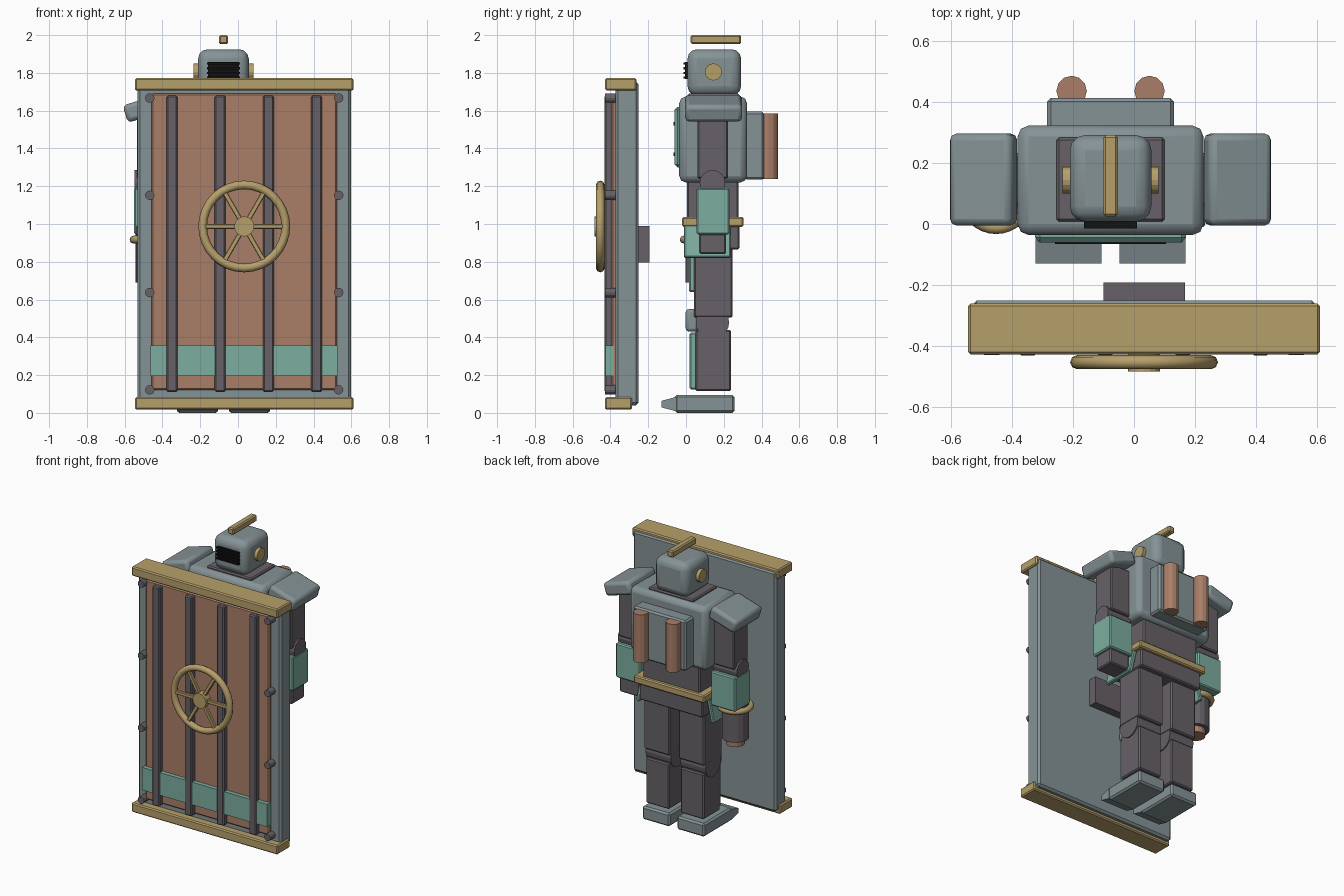
import bpy, bmesh, math
from mathutils import Matrix

if "Cube" in bpy.data.objects:
    bpy.data.objects.remove(bpy.data.objects["Cube"])

CX = -0.077          # centre line of the figure
SX = 0.033           # centre line of the shield


def mat(name, rgb):
    m = bpy.data.materials.new(name)
    m.diffuse_color = (*rgb, 1)
    m.use_nodes = True
    m.node_tree.nodes["Principled BSDF"].inputs["Base Color"].default_value = m.diffuse_color
    return m


STEEL = mat("steel", (0.235, 0.29, 0.305))
IRON = mat("iron", (0.135, 0.12, 0.135))
TEAL = mat("teal", (0.205, 0.42, 0.35))
COPPER = mat("copper", (0.40, 0.21, 0.14))
GOLD = mat("gold", (0.47, 0.35, 0.145))
BLACK = mat("black", (0.006, 0.006, 0.006))


def finish(name, bm, material, bevel=0, segs=1):
    bmesh.ops.recalc_face_normals(bm, faces=bm.faces)
    me = bpy.data.meshes.new(name)
    bm.to_mesh(me)
    bm.free()
    me.materials.append(material)
    ob = bpy.data.objects.new(name, me)
    bpy.context.collection.objects.link(ob)
    if bevel:
        b = ob.modifiers.new("bevel", "BEVEL")
        b.width, b.segments = bevel, segs
    if segs > 1:
        for o in bpy.context.selected_objects:
            o.select_set(False)
        ob.select_set(True)
        bpy.context.view_layer.objects.active = ob
        bpy.ops.object.shade_smooth_by_angle(angle=math.radians(40))
    return ob


def box(name, x, y, z, material, bevel=0.008, segs=1, tilt=0):
    """Box from (min, max) ranges, optionally tilted about its y axis."""
    bm = bmesh.new()
    bmesh.ops.create_cube(bm, size=1)
    for v in bm.verts:
        v.co = [c * (r[1] - r[0]) for c, r in zip(v.co, (x, y, z))]
    ob = finish(name, bm, material, bevel, segs)
    ob.location = [(r[0] + r[1]) / 2 for r in (x, y, z)]
    ob.rotation_euler.y = tilt
    return ob


def around(c, w):
    return (c - w / 2, c + w / 2)


def cyl(name, loc, r, depth, axis, material, sides=16):
    bm = bmesh.new()
    bmesh.ops.create_cone(bm, cap_ends=True, segments=sides, radius1=r, radius2=r, depth=depth)
    ob = finish(name, bm, material)
    ob.location = loc
    ob.rotation_euler = {"x": (0, math.pi / 2, 0), "y": (math.pi / 2, 0, 0), "z": (0, 0, 0)}[axis]
    return ob


def ring(name, loc, major, minor, axis, material):
    bpy.ops.mesh.primitive_torus_add(location=loc, major_radius=major, minor_radius=minor,
                                     major_segments=32, minor_segments=8)
    ob = bpy.context.object
    ob.name = name
    ob.data.materials.append(material)
    if axis == "y":
        ob.rotation_euler.x = math.pi / 2
    bpy.ops.object.shade_smooth_by_angle(angle=math.radians(50))
    return ob


# Head: helmet, crest, visor with slats, ear discs
box("helmet", around(CX, 0.268), (0.008, 0.292), (1.68, 1.925), STEEL, 0.05, 3)
box("crest", around(CX, 0.048), (0.025, 0.292), (1.952, 2.0), GOLD, 0.008)
box("visor", around(CX, 0.165), (-0.005, 0.03), (1.768, 1.857), BLACK, 0)
for i in range(4):
    box("visor_slat", around(CX, 0.175), (-0.014, 0.01), around(1.775 + i * 0.025, 0.012), BLACK, 0)
cyl("ear_discs", (CX, 0.145, 1.805), 0.045, 0.316, "x", GOLD)

# Torso, collar, chest plate and vents
box("torso", around(CX, 0.61), (-0.036, 0.323), (1.22, 1.675), STEEL, 0.035, 2)
box("collar", around(CX, 0.355), (0.008, 0.284), (1.62, 1.69), IRON)
box("chest_plate", around(CX, 0.495), (-0.06, -0.02), (1.30, 1.62), TEAL, 0.015)
for z in (1.53, 1.37):
    box("chest_vent", around(CX, 0.365), (-0.066, -0.05), around(z, 0.018), BLACK, 0)

# Backpack with two tanks
box("backpack", around(CX, 0.417), (0.31, 0.414), (1.235, 1.595), STEEL, 0.012)
for s in (-1, 1):
    cyl("tank", (CX + s * 0.128, 0.437, 1.412), 0.05, 0.345, "z", COPPER, 12)

# Waist, belt, hips
box("waist", around(CX, 0.45), (0.005, 0.278), (1.0, 1.24), IRON)
box("belt", around(CX, 0.56), (-0.02, 0.305), (0.985, 1.038), GOLD)
box("hips", around(CX, 0.50), (0.005, 0.282), (0.865, 1.0), IRON)

for s, side in ((-1, "left"), (1, "right")):
    # Shoulder pad and arm
    box(f"{side}_shoulder_pad", around(CX + s * 0.417, 0.215), (-0.005, 0.297), around(1.613, 0.095),
        STEEL, 0.022, 2, s * math.radians(17))
    ax = CX + s * 0.376
    box(f"{side}_upper_arm", around(ax, 0.165), (0.06, 0.222), (1.24, 1.58), IRON)
    cyl(f"{side}_elbow", (ax, 0.14, 1.218), 0.068, 0.19, "x", IRON)
    box(f"{side}_forearm", around(ax, 0.195), (0.055, 0.23), (0.945, 1.19), TEAL)
    # Side hip plate, flaring outwards
    box(f"{side}_hip_plate", around(CX + s * 0.278, 0.028), (-0.01, 0.235), (0.82, 1.01), TEAL, 0.006, 1,
        -s * math.radians(12))
    # Leg
    lx = CX + s * 0.1375
    box(f"{side}_thigh", around(lx, 0.205), (0.042, 0.247), (0.505, 0.9), IRON)
    box(f"{side}_thigh_plate", around(lx, 0.15), (0.015, 0.05), (0.64, 0.9), TEAL)
    cyl(f"{side}_knee", (lx, 0.14, 0.478), 0.088, 0.2, "x", IRON, 20)
    box(f"{side}_knee_pad", around(lx, 0.15), (-0.002, 0.065), (0.43, 0.55), STEEL, 0.018, 2)
    box(f"{side}_shin", around(lx, 0.185), (0.05, 0.238), (0.115, 0.44), IRON)
    box(f"{side}_shin_plate", around(lx, 0.15), (0.018, 0.06), (0.125, 0.425), TEAL)
    box(f"{side}_foot", around(lx, 0.217), (-0.06, 0.257), (0.0, 0.095), STEEL, 0.012)
    toe = box(f"{side}_toe", around(lx, 0.217), (-0.13, -0.05), (0.008, 0.085), STEEL, 0)
    for v in toe.data.vertices:
        if v.co.y < 0:
            v.co.z *= 0.45

# Right hand, left arm cannon
box("right_hand", around(CX + 0.376, 0.16), (0.07, 0.212), (0.84, 0.95), IRON)
gun = (CX - 0.376, 0.088)
cyl("cannon_barrel", (*gun, 0.84), 0.09, 0.3, "z", IRON, 16)
cyl("cannon_muzzle", (*gun, 0.68), 0.062, 0.07, "z", COPPER, 16)
ring("cannon_ring", (*gun, 0.917), 0.1, 0.021, "z", GOLD)

# Shield slab, panel, trims and rear grip
box("shield_slab", around(SX, 1.13), (-0.373, -0.252), (0.04, 1.755), STEEL, 0.014)
box("shield_panel", around(SX, 0.98), (-0.395, -0.36), (0.12, 1.69), COPPER)
box("shield_top_trim", around(SX, 1.156), (-0.428, -0.262), (1.706, 1.772), GOLD)
box("shield_bottom_trim", around(SX, 1.156), (-0.428, -0.285), (0.017, 0.083), GOLD)
box("shield_band", around(SX, 0.99), (-0.425, -0.38), (0.195, 0.357), TEAL, 0)
box("shield_grip", around(SX, 0.268), (-0.26, -0.192), (0.795, 0.99), IRON, 0)
for i in range(4):
    box("shield_bar", around(SX + (i - 1.5) * 0.255, 0.058), (-0.432, -0.385), (0.11, 1.68), IRON)
    for s in (-1, 1):
        cyl("shield_rivet", (SX + s * 0.5, -0.4, 0.122 + i * 0.515), 0.025, 0.06, "y", IRON, 12)

# Wheel: rim, hub, six spokes
WZ = 0.987
ring("wheel_rim", (SX, -0.454, WZ), 0.22, 0.023, "y", GOLD)
cyl("wheel_hub", (SX, -0.457, WZ), 0.053, 0.055, "y", GOLD, 16)
for i in range(3):
    box("wheel_spoke", around(SX, 0.44), (-0.467, -0.443), around(WZ, 0.026), GOLD, 0.004, 1, i * math.pi / 3)
